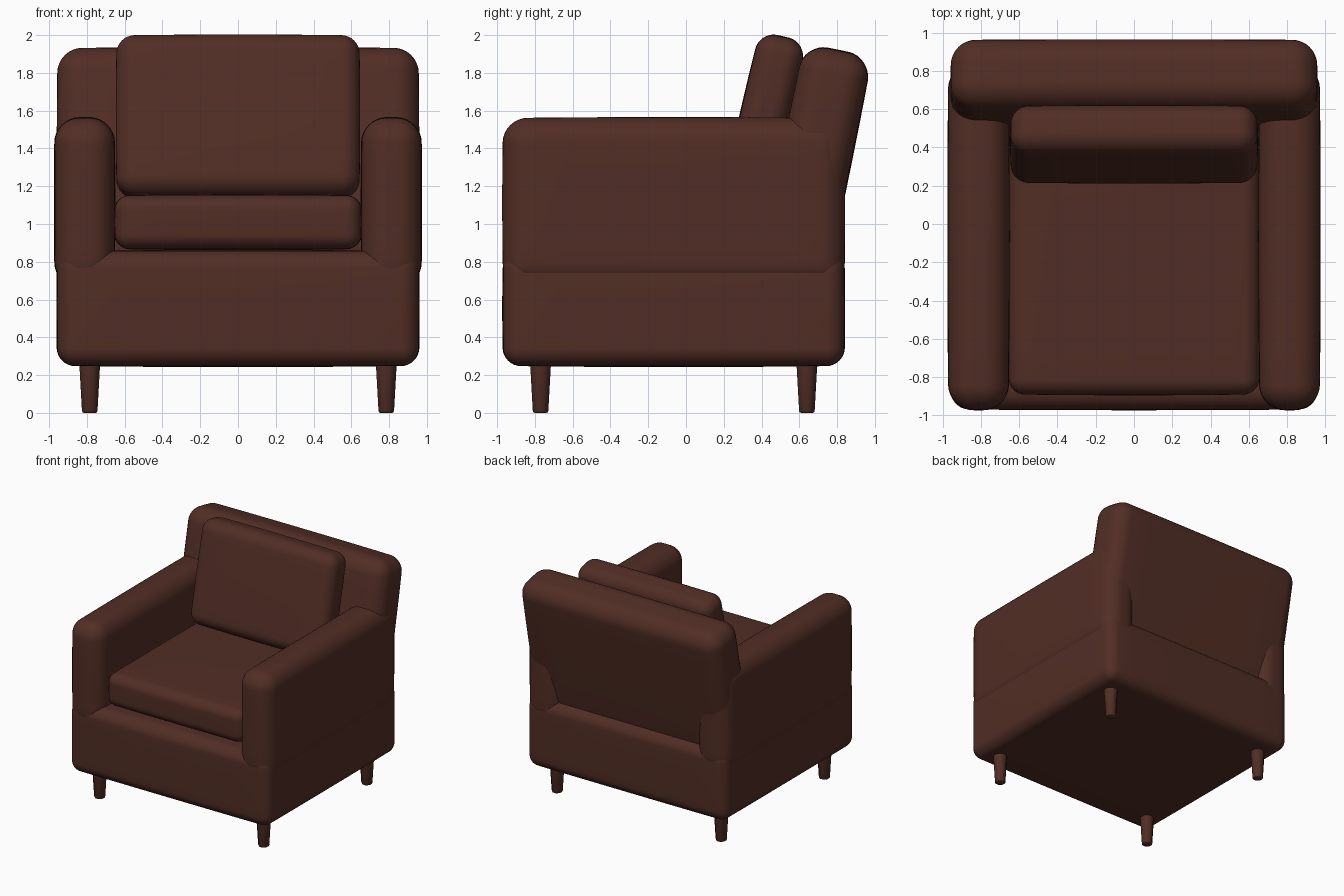
import bpy, bmesh, math
from mathutils import Vector, Matrix

cube = bpy.data.objects.get("Cube")
if cube:
    bpy.data.objects.remove(cube, do_unlink=True)

leather = bpy.data.materials.new("brown_leather")
leather.use_nodes = True
BROWN = (0.083, 0.027, 0.018, 1)
leather.diffuse_color = BROWN
leather.node_tree.nodes["Principled BSDF"].inputs["Base Color"].default_value = BROWN


def finish(name, bm, smooth_angle):
    mesh = bpy.data.meshes.new(name)
    bmesh.ops.recalc_face_normals(bm, faces=bm.faces)
    bm.to_mesh(mesh)
    bm.free()
    mesh.materials.append(leather)
    obj = bpy.data.objects.new(name, mesh)
    bpy.context.collection.objects.link(obj)
    bpy.ops.object.select_all(action='DESELECT')
    bpy.context.view_layer.objects.active = obj
    obj.select_set(True)
    bpy.ops.object.shade_smooth_by_angle(angle=math.radians(smooth_angle))
    return obj


def padded_box(name, centre, half, radius, bulge=0.008, lean=0):
    """Upholstered block: rounded edges, slightly crowned faces, leaning back in degrees."""
    bm = bmesh.new()
    bmesh.ops.create_cube(bm, size=2)
    bmesh.ops.subdivide_edges(bm, edges=bm.edges[:], cuts=15, use_grid_fill=True)
    turn = Matrix.Rotation(math.radians(-lean), 3, 'X')
    for v in bm.verts:
        core, corner = Vector(), Vector()
        for i, c in enumerate(v.co):
            inner = half[i] - bulge - radius
            core[i] = inner * max(-1, min(1, c * 2))
            over = max(0, abs(c) * 2 - 1)
            corner[i] = math.copysign(math.tan(over * math.pi / 4), c)
        normal = corner.normalized()
        p = core + normal * radius
        # crown each face towards its middle
        u = [1 - min(1, abs(p[i]) / half[i]) ** 2 for i in range(3)]
        crown = Vector([normal[i] * bulge * math.sqrt(u[i - 1] * u[i - 2]) for i in range(3)])
        v.co = turn @ (p + crown) + Vector(centre)
    return finish(name, bm, 60)


def leg(name, x, y):
    bm = bmesh.new()
    height = 0.30
    bmesh.ops.create_cone(bm, cap_ends=True, segments=8, radius1=0.044, radius2=0.062, depth=height,
                          matrix=Matrix.Translation((x, y, height / 2)) @ Matrix.Rotation(math.pi / 8, 4, 'Z'))
    foot = [e for e in bm.edges if all(v.co.z < 0.01 for v in e.verts)]
    bmesh.ops.bevel(bm, geom=foot, offset=0.01, segments=2, affect='EDGES', profile=0.5)
    return finish(name, bm, 50)


# Body
padded_box("base", (0, -0.065, 0.553), (0.962, 0.908, 0.31), 0.09)
padded_box("backrest", (0, 0.685, 1.33), (0.96, 0.19, 0.605), 0.125, lean=11.5)

# Cushions
padded_box("seat_cushion", (0, -0.22, 1.01), (0.657, 0.675, 0.148), 0.075)
padded_box("back_cushion", (0, 0.416, 1.568), (0.647, 0.132, 0.437), 0.09, lean=13)

# Arms and legs on both sides
for side, s in (("left", 1), ("right", -1)):
    padded_box(side + "_arm", (s * 0.812, -0.065, 1.113), (0.163, 0.908, 0.453), 0.125)
    for end, y in (("front", -0.77), ("rear", 0.64)):
        leg(f"{end}_{side}_leg", s * 0.785, y)
